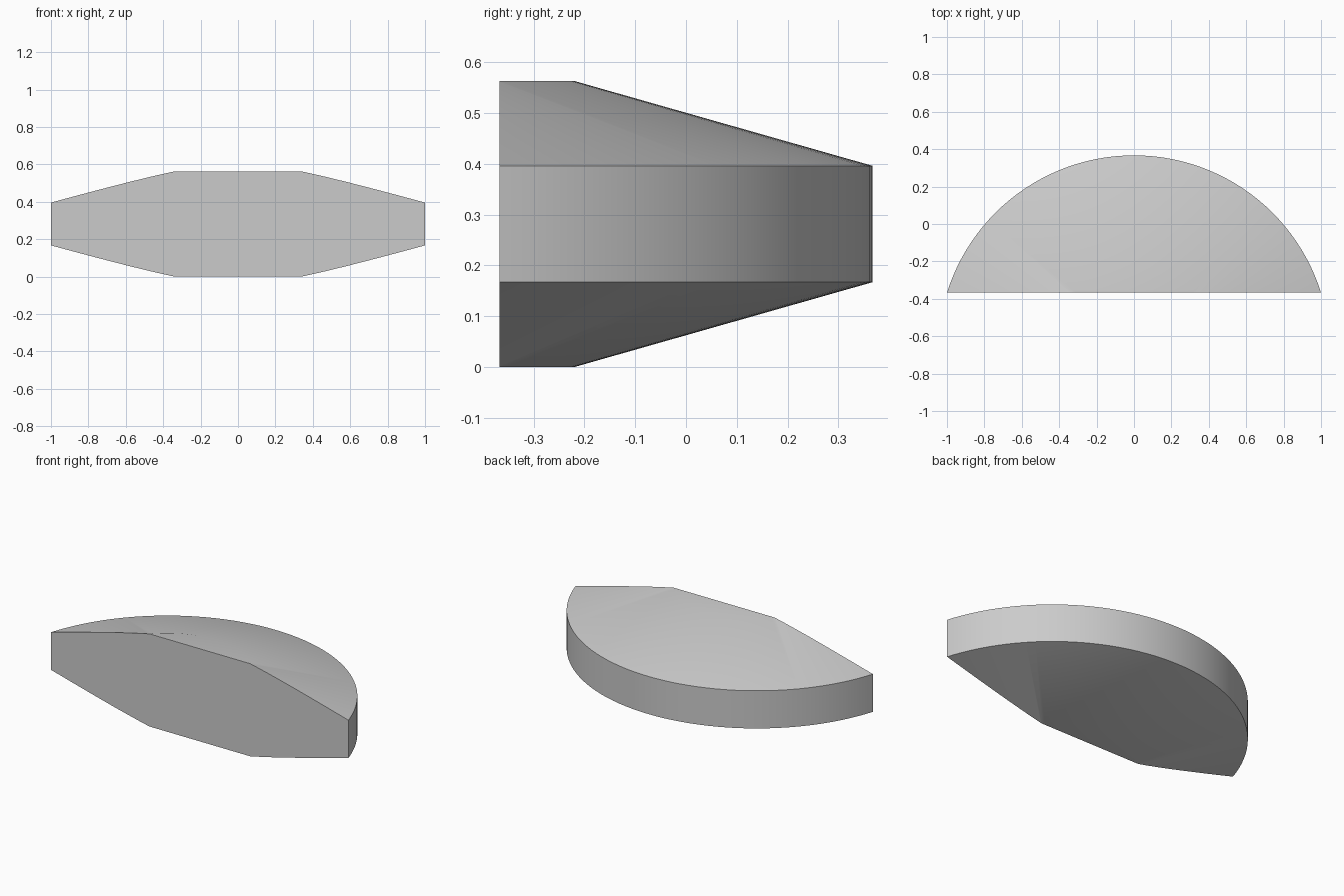
import bpy, bmesh, math
from mathutils import Vector

cube = bpy.data.objects.get("Cube")
if cube:
    bpy.data.objects.remove(cube, do_unlink=True)

FRONT_Y = -0.367
AXIS_Y = -0.681
# Half profile of the bevelled disc: (radius, height)
PROFILE = [(0, 0), (0.461, 0), (1.048, 0.167), (1.048, 0.396), (0.461, 0.563), (0, 0.563)]

grey = bpy.data.materials.new("light grey")
grey.use_nodes = True
colour = (0.6, 0.6, 0.6, 1)
grey.diffuse_color = colour
grey.node_tree.nodes["Principled BSDF"].inputs["Base Color"].default_value = colour

# Turn the profile about a vertical axis behind the flat front
bm = bmesh.new()
verts = [bm.verts.new((r, AXIS_Y, z)) for r, z in PROFILE]
edges = [bm.edges.new(pair) for pair in zip(verts, verts[1:])]
bmesh.ops.spin(bm, geom=verts + edges, cent=(0, AXIS_Y, 0), axis=(0, 0, 1),
               angle=math.tau, steps=128, use_duplicate=False)
bmesh.ops.remove_doubles(bm, verts=bm.verts, dist=1e-4)

# Slice off the front and close the flat face
cut = bmesh.ops.bisect_plane(bm, geom=bm.verts[:] + bm.edges[:] + bm.faces[:], dist=1e-5,
                             plane_co=Vector((0, FRONT_Y, 0)), plane_no=Vector((0, -1, 0)),
                             clear_outer=True)
rim = [e for e in cut["geom_cut"] if isinstance(e, bmesh.types.BMEdge)]
bmesh.ops.contextual_create(bm, geom=rim)

# Merge the level top and bottom into single faces
for height in (0, PROFILE[-1][1]):
    level = [f for f in bm.faces if all(abs(v.co.z - height) < 1e-4 for v in f.verts)]
    bmesh.ops.dissolve_faces(bm, faces=level)
bmesh.ops.recalc_face_normals(bm, faces=bm.faces)

mesh = bpy.data.meshes.new("half_disc")
bm.to_mesh(mesh)
bm.free()
mesh.materials.append(grey)
half_disc = bpy.data.objects.new("half_disc", mesh)
bpy.context.collection.objects.link(half_disc)

bpy.ops.object.select_all(action='DESELECT')
half_disc.select_set(True)
bpy.context.view_layer.objects.active = half_disc
bpy.ops.object.shade_smooth_by_angle(angle=math.radians(30))
